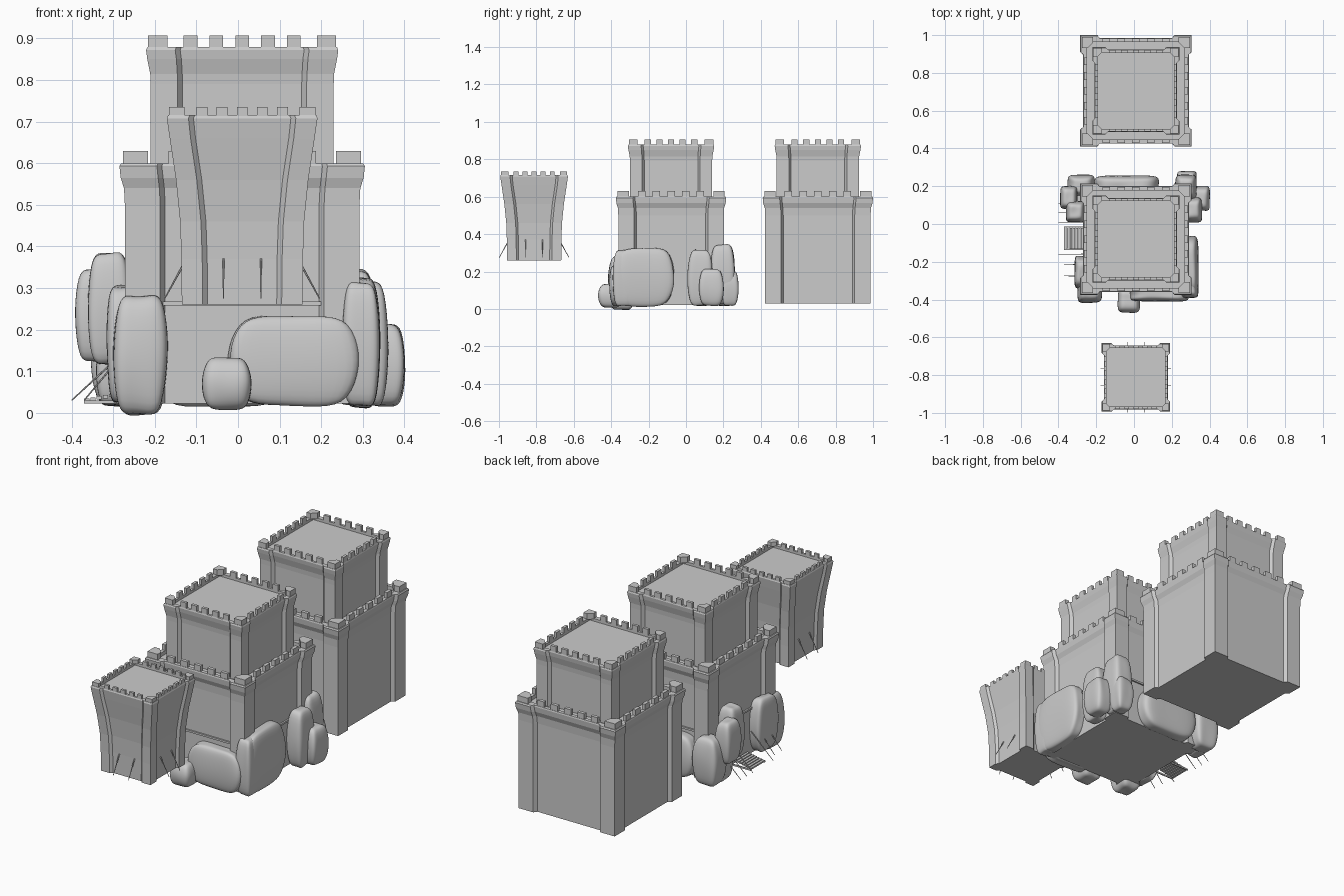
import bpy, bmesh, math, random
from mathutils import Vector

if "Cube" in bpy.data.objects:
    bpy.data.objects.remove(bpy.data.objects["Cube"])
random.seed(4)


def finish(bm, name, angle=None):
    bmesh.ops.recalc_face_normals(bm, faces=bm.faces[:])
    me = bpy.data.meshes.new(name)
    bm.to_mesh(me)
    bm.free()
    ob = bpy.data.objects.new(name, me)
    bpy.context.collection.objects.link(ob)
    return ob


def turn(p, k):
    for _ in range(k):
        p = (-p[1], p[0])
    return p


def outline(h, w, d, b=0.012):
    """Square section with raised corner strips and recessed walls."""
    side = [(-h, -h), (-h + w, -h), (-h + w + b, -h + d),
            (h - w - b, -h + d), (h - w, -h)]
    return [turn(p, k) for k in range(4) for p in side]


def tier(name, cx, cy, levels):
    """Loft (z, half size, strip width, recess) levels into a closed wall."""
    bm = bmesh.new()
    rings = [[bm.verts.new((cx + x, cy + y, z)) for x, y in outline(h, w, d)]
             for z, h, w, d in levels]
    for lo, hi in zip(rings, rings[1:]):
        for i in range(20):
            j = (i + 1) % 20
            bm.faces.new((lo[i], lo[j], hi[j], hi[i]))
    bm.faces.new(rings[0][::-1])
    bm.faces.new(rings[-1])
    return finish(bm, name)


def prism(bm, pts, z0, z1):
    lo = [bm.verts.new((x, y, z0)) for x, y in pts]
    hi = [bm.verts.new((x, y, z1)) for x, y in pts]
    n = len(pts)
    bm.faces.new(lo[::-1])
    bm.faces.new(hi)
    for i in range(n):
        bm.faces.new((lo[i], lo[(i + 1) % n], hi[(i + 1) % n], hi[i]))


def battlements(name, cx, cy, h, d, z, height, c, w, t):
    """Five merlons per side plus chamfered corner blocks."""
    bm = bmesh.new()
    for k in range(4):
        shapes = [[(-h, -h), (-h + c, -h), (-h + c, -h + c * .5),
                   (-h + c * .5, -h + c), (-h, -h + c)]]
        for i in range(-2, 3):
            x = i * h * 0.275
            shapes.append([(x - w / 2, -h + d), (x + w / 2, -h + d),
                           (x + w / 2, -h + d + t), (x - w / 2, -h + d + t)])
        for s in shapes:
            pts = [turn(p, k) for p in s]
            prism(bm, [(cx + x, cy + y) for x, y in pts], z - .003, z + height)
    return finish(bm, name)


def box(name, x0, x1, y0, y1, z0, z1):
    bm = bmesh.new()
    prism(bm, [(x0, y0), (x1, y0), (x1, y1), (x0, y1)], z0, z1)
    return finish(bm, name)


def stake(name, p0, p1, r=0.003):
    p0, p1 = Vector(p0), Vector(p1)
    v = p1 - p0
    bpy.ops.mesh.primitive_cone_add(vertices=6, radius1=r * .5, radius2=r,
                                    depth=v.length, location=(p0 + p1) / 2)
    ob = bpy.context.object
    ob.rotation_euler = v.to_track_quat('Z', 'Y').to_euler()
    ob.name = name


def rock(name, x0, x1, y0, y1, z0, z1):
    """Soft, slightly irregular boulder filling the given bounds."""
    bm = bmesh.new()
    bmesh.ops.create_cube(bm, size=1)
    bmesh.ops.subdivide_edges(bm, edges=bm.edges[:], cuts=2, use_grid_fill=True)
    size = Vector((x1 - x0, y1 - y0, z1 - z0))
    mid = Vector((x0 + x1, y0 + y1, z0 + z1)) / 2
    for v in bm.verts:
        c = v.co * 1.03
        taper = 1 - 0.22 * max(0, abs(c.z) - .2) / .3
        c.x, c.y = c.x * taper, c.y * taper
        c += Vector([random.uniform(-.03, .03) for _ in range(3)])
        v.co = mid + Vector([a * b for a, b in zip(c, size)])
    ob = finish(bm, name)
    ob.modifiers.new("soft", 'SUBSURF').levels = 2
    ob.modifiers["soft"].render_levels = 2
    for p in ob.data.polygons:
        p.use_smooth = True


CX, MY, BY, FY = 0.01, -0.08, 0.705, -0.812

# two-tier keeps
for label, cy, base in (("middle_keep", MY, .022), ("back_keep", BY, .03)):
    tier(label + "_lower", CX, cy, [
        (base, .282, .085, .018), (.50, .282, .085, .018),
        (.54, .284, .085, .017), (.565, .292, .09, .015),
        (.593, .295, .09, .015), (.60, .291, .088, .013),
        (.60, .258, .06, 0), (.58, .258, .06, 0)])
    battlements(label + "_lower_battlements", CX, cy, .286, .01, .60, .03,
                .06, .04, .018)
    tier(label + "_upper", CX, cy, [
        (.57, .22, .065, .016), (.79, .22, .065, .016),
        (.815, .221, .065, .015), (.85, .228, .07, .013),
        (.872, .231, .07, .013), (.879, .228, .07, .012),
        (.879, .203, .05, 0), (.865, .203, .05, 0)])
    battlements(label + "_upper_battlements", CX, cy, .226, .01, .879, .028,
                .046, .033, .015)

# flared front turret
tier("front_turret", CX, FY, [
    (.26, .145, .05, .012), (.37, .146, .05, .012), (.46, .149, .05, .012),
    (.56, .159, .05, .012), (.66, .174, .05, .011), (.708, .181, .052, .011),
    (.716, .178, .052, .011), (.716, .155, .04, 0), (.703, .155, .04, 0)])
battlements("front_turret_battlements", CX, FY, .176, .008, .716, .019,
            .038, .026, .013)

# poles leaning on the turret walls
for k in range(4):
    for s in (-.045, .045):
        a, b = turn((s, -.186), k), turn((s, -.134), k)
        stake("turret_pole", (CX + a[0], FY + a[1], .275),
              (CX + b[0], FY + b[1], .37))

# narrow string course on the middle keep
for k, side in enumerate(("front", "right", "back", "left")):
    a, b = turn((-.19, -.272), k), turn((.19, -.262), k)
    box("band_" + side, CX + min(a[0], b[0]), CX + max(a[0], b[0]),
        MY + min(a[1], b[1]), MY + max(a[1], b[1]), .258, .268)

# entrance steps and stakes on the left
for i in range(7):
    x = -.37 + i * .015
    box("entry_step", x, x + .0125, -.133, -.022, .026 + i * .003, .034 + i * .003)
for y in (-.137, -.02):
    box("step_rail", -.37, -.26, y, y + .006, .022, .03)
for y in (.11, .06, .01, -.16, -.215, -.275):
    stake("entry_stake", (-.4 if y > -.2 else -.37, y, .03), (-.27, y, .15))

# boulders around the middle keep: x, y, z bounds
ROCKS = [
    (-.30, -.17, -.415, -.27, 0, .28), (-.315, -.24, -.34, -.17, .03, .30),
    (-.085, .03, -.468, -.34, .01, .13), (-.02, .29, -.41, -.32, .02, .23),
    (.25, .34, -.39, -.28, .02, .31), (.25, .34, -.38, -.065, .02, .315),
    (.27, .36, .01, .14, .02, .31), (.22, .33, .13, .26, .03, .34),
    (.30, .40, .07, .20, .02, .21), (.23, .33, .19, .28, .02, .20),
    (-.21, .13, .16, .255, .02, .24), (-.35, -.21, .15, .26, .02, .26),
    (-.39, -.30, .08, .20, .13, .34), (-.36, -.26, .01, .12, .12, .38),
    (-.34, -.26, .08, .20, .02, .20)]
for i, b in enumerate(ROCKS):
    rock("boulder_%d" % (i + 1), *b)
